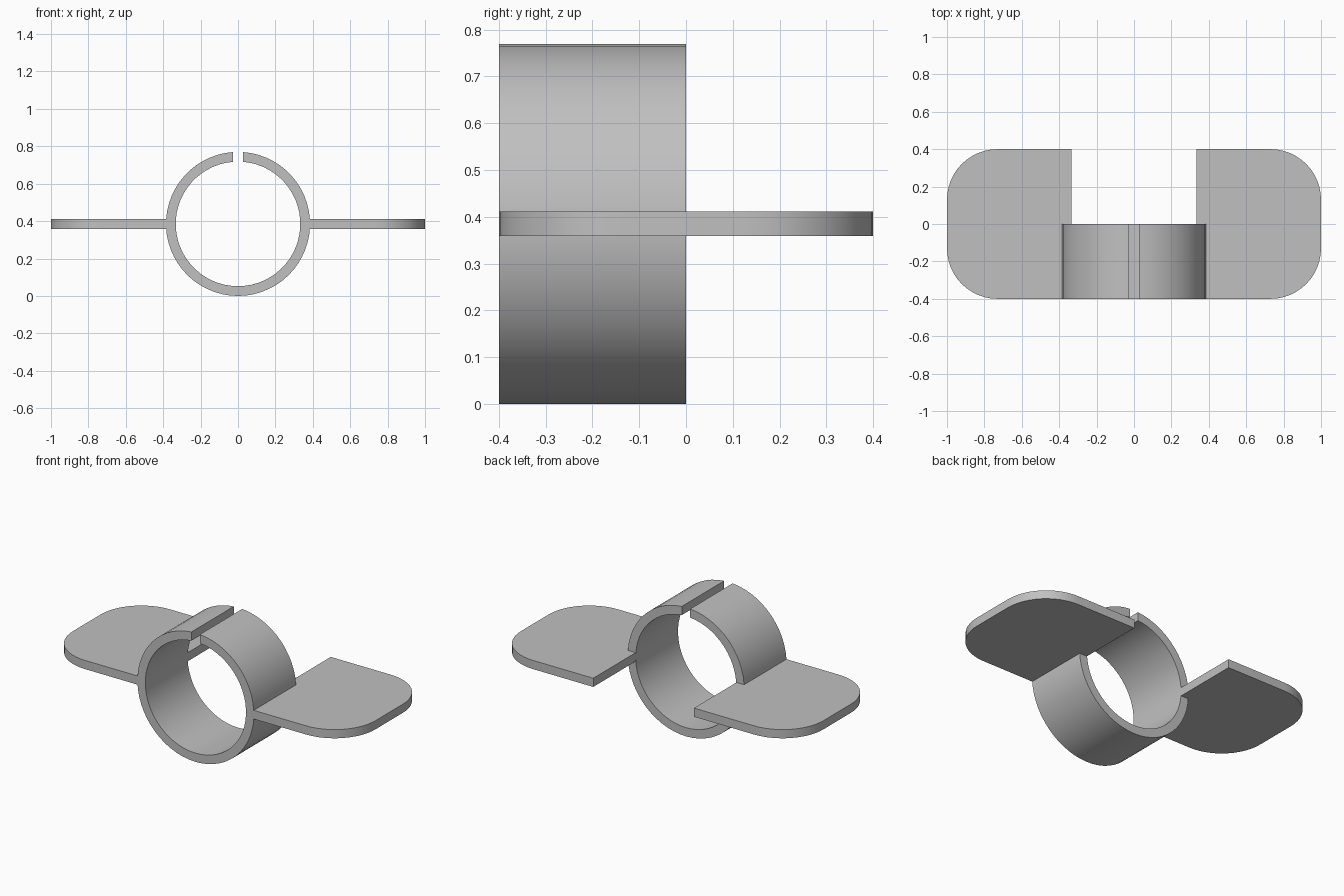
import bpy, bmesh
from math import sin, cos, asin, pi, radians
from mathutils import Vector

cube = bpy.data.objects.get("Cube")
if cube:
    bpy.data.objects.remove(cube)

OUTER, INNER = 0.385, 0.333   # ring radii; the ring rests on z = 0
HALF_GAP = 0.028              # half width of the slot at the top
HALF_DEPTH = 0.4              # wing half depth; the ring fills the front half
HALF_THICK = 0.026
CORNER = 0.27
SEGMENTS = 56

grey = bpy.data.materials.new("plain grey")
grey.use_nodes = True
colour = (0.53, 0.53, 0.53, 1)
grey.diffuse_color = colour
grey.node_tree.nodes["Principled BSDF"].inputs["Base Color"].default_value = colour


def extruded(name, bm, direction):
    """Extrude the flat faces in bm and make a shaded object of them."""
    result = bmesh.ops.extrude_face_region(bm, geom=bm.faces[:])
    verts = [v for v in result["geom"] if isinstance(v, bmesh.types.BMVert)]
    bmesh.ops.translate(bm, verts=verts, vec=direction)
    bmesh.ops.recalc_face_normals(bm, faces=bm.faces[:])
    mesh = bpy.data.meshes.new(name)
    bm.to_mesh(mesh)
    bm.free()
    mesh.materials.append(grey)
    obj = bpy.data.objects.new(name, mesh)
    bpy.context.collection.objects.link(obj)
    bpy.ops.object.select_all(action="DESELECT")
    obj.select_set(True)
    bpy.context.view_layer.objects.active = obj
    bpy.ops.object.shade_smooth_by_angle(angle=radians(30))
    return obj


def arc(bm, radius):
    """Open circle whose ends stop at the straight sides of the slot."""
    start = asin(HALF_GAP / radius)
    step = (2 * pi - 2 * start) / SEGMENTS
    angles = [start + i * step for i in range(SEGMENTS + 1)]
    return [bm.verts.new((radius * sin(a), -HALF_DEPTH, OUTER + radius * cos(a)))
            for a in angles]


# Split ring
bm = bmesh.new()
outside, inside = arc(bm, OUTER), arc(bm, INNER)
for i in range(SEGMENTS):
    bm.faces.new((outside[i], outside[i + 1], inside[i + 1], inside[i]))
extruded("split_ring", bm, Vector((0, HALF_DEPTH, 0)))

# Flat wings with rounded outer corners
for side, name in ((1, "left_wing"), (-1, "right_wing")):
    outline = [(INNER, -HALF_DEPTH)]
    for sign in (-1, 1):
        for i in range(13):
            a = radians(90 * (i / 12 - (sign < 0)))
            outline.append((1 - CORNER + CORNER * cos(a),
                            sign * (HALF_DEPTH - CORNER) + CORNER * sin(a)))
    outline.append((INNER, HALF_DEPTH))
    bm = bmesh.new()
    bm.faces.new([bm.verts.new((side * x, y, OUTER - HALF_THICK)) for x, y in outline])
    extruded(name, bm, Vector((0, 0, 2 * HALF_THICK)))
